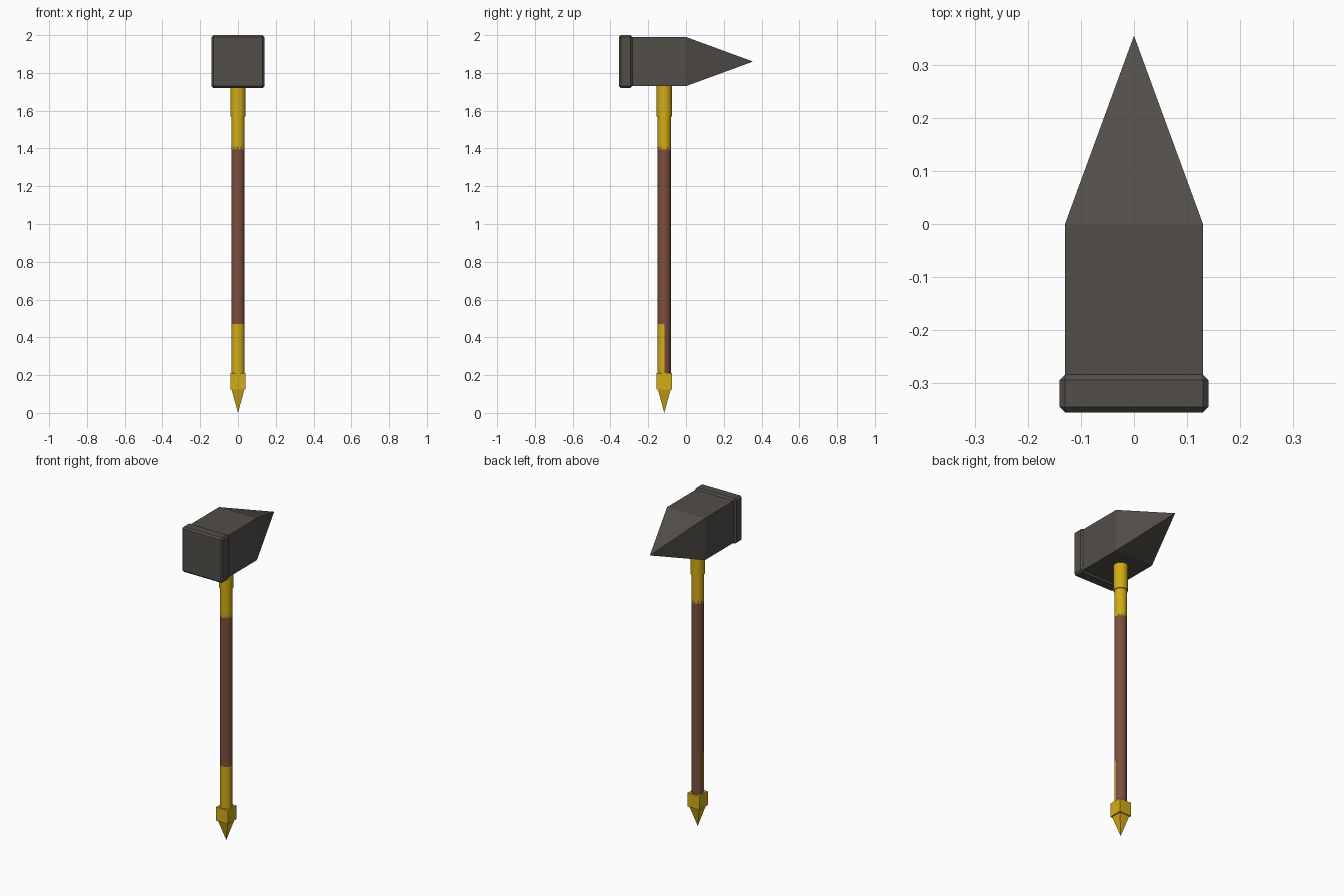
import bpy, bmesh, math

if "Cube" in bpy.data.objects:
    bpy.data.objects.remove(bpy.data.objects["Cube"])

AXIS_Y = -0.115   # handle centre line
HEAD_Z = 1.86     # head centre line


def material(name, rgb):
    m = bpy.data.materials.new(name)
    m.diffuse_color = (*rgb, 1)
    m.use_nodes = True
    m.node_tree.nodes["Principled BSDF"].inputs["Base Color"].default_value = m.diffuse_color
    return m


IRON = material("dark iron", (0.085, 0.077, 0.067))
GOLD = material("gold", (0.65, 0.41, 0.008))
WOOD = material("brown wood", (0.2, 0.079, 0.046))


def loft(name, rings, sides, mats, phase=0.0, tip=None):
    """Stack regular rings (z, radius), close the ends, optionally with a point at z = tip."""
    bm = bmesh.new()
    loops = [[bm.verts.new((r * math.cos(phase + math.tau * i / sides),
                            r * math.sin(phase + math.tau * i / sides), z))
              for i in range(sides)] for z, r in rings]
    for a, b in zip(loops, loops[1:]):
        for i in range(sides):
            j = (i + 1) % sides
            bm.faces.new((a[i], a[j], b[j], b[i]))
    bm.faces.new(loops[0])
    if tip is None:
        bm.faces.new(loops[-1])
    else:
        point = bm.verts.new((0, 0, tip))
        for i in range(sides):
            bm.faces.new((loops[-1][i], loops[-1][(i + 1) % sides], point))
    bmesh.ops.recalc_face_normals(bm, faces=bm.faces[:])
    me = bpy.data.meshes.new(name)
    bm.to_mesh(me)
    bm.free()
    ob = bpy.data.objects.new(name, me)
    bpy.context.collection.objects.link(ob)
    for m in mats:
        me.materials.append(m)
    return ob


def smooth(ob):
    bpy.ops.object.select_all(action='DESELECT')
    ob.select_set(True)
    bpy.context.view_layer.objects.active = ob
    bpy.ops.object.shade_smooth_by_angle(angle=math.radians(35))


SQ = math.sqrt(2)
QUARTER = math.pi / 4

# Hammer head: square block running along y, drawn out to a pyramid point
head = loft("hammer_head", [(-0.30, 0.13 * SQ), (0, 0.13 * SQ)], 4, [IRON], QUARTER, tip=0.355)
head.location = (0, 0, HEAD_Z)
head.rotation_euler = (-math.pi / 2, 0, 0)

# Striking face: bevelled square plate
face = loft("striking_face", [(-0.355, 0.14 * SQ), (-0.284, 0.14 * SQ)], 4, [IRON], QUARTER)
face.location = (0, 0, HEAD_Z)
face.rotation_euler = (-math.pi / 2, 0, 0)
bevel = face.modifiers.new("bevel", 'BEVEL')
bevel.width = 0.01
bevel.segments = 1

# Shaft: wood, gold at the top, and gold on the front half of the lower grip
R = 0.035
shaft = loft("shaft", [(z, R) for z in (0.18, 0.47, 1.395, 1.41, 1.60)], 32, [WOOD, GOLD])
for k, p in enumerate(shaft.data.polygons):
    z = p.center.z
    ragged_edge = 1.395 < z < 1.41 and k % 3 != 0
    if z > 1.41 or ragged_edge or (z < 0.47 and p.normal.y < -0.05):
        p.material_index = 1
shaft.location.y = AXIS_Y
smooth(shaft)

# Collar under the head
collar = loft("collar", [(1.57, 0.04), (1.75, 0.04)], 32, [GOLD])
collar.location.y = AXIS_Y
smooth(collar)

# Pommel block and ground spike
pommel = loft("pommel_block", [(0.125, 0.041 * SQ), (0.21, 0.041 * SQ)], 4, [GOLD], QUARTER)
pommel.location.y = AXIS_Y
spike = loft("pommel_spike", [(0.13, 0.034 * SQ), (0.125, 0.034 * SQ)], 4, [GOLD], QUARTER, tip=0)
spike.location.y = AXIS_Y
